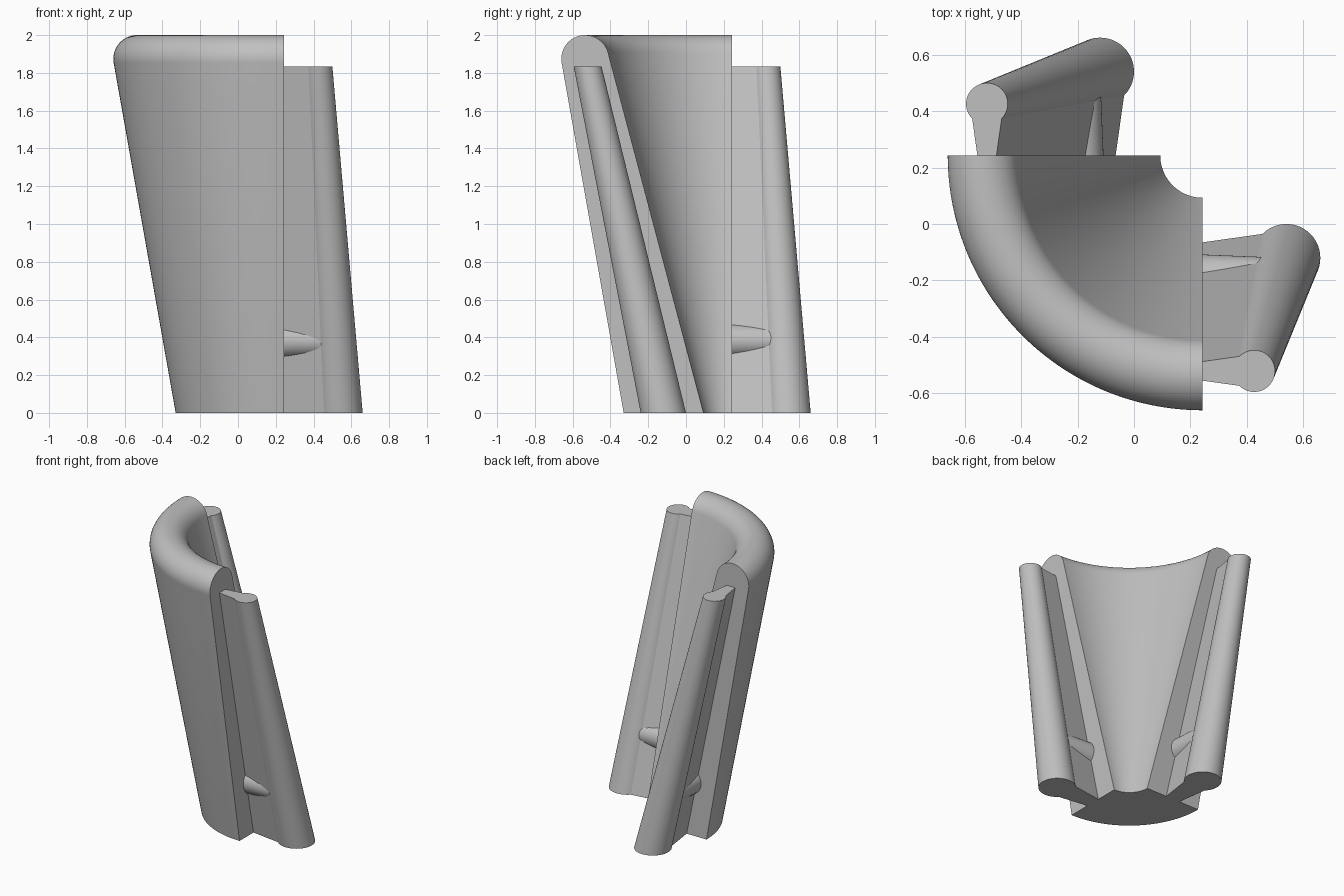
import bpy, bmesh
from math import sin, cos, pi, radians
from mathutils import Vector

cube = bpy.data.objects.get("Cube")
if cube:
    bpy.data.objects.remove(cube, do_unlink=True)

CUT = 0.243          # both cut planes and the axis of the pot
FIN_TOP = 1.835

grey = bpy.data.materials.new("plain_grey")
grey.use_nodes = True
colour = (0.53, 0.53, 0.53, 1)
grey.diffuse_color = colour
grey.node_tree.nodes["Principled BSDF"].inputs["Base Color"].default_value = colour


def loft(name, rings):
    """Skin equal-length rings of points and cap both ends."""
    bm = bmesh.new()
    rows = [[bm.verts.new(p) for p in ring] for ring in rings]
    n = len(rows[0])
    for a, b in zip(rows, rows[1:]):
        for i in range(n):
            j = (i + 1) % n
            bm.faces.new((a[i], a[j], b[j], b[i]))
    bm.faces.new(rows[0])
    bm.faces.new(rows[-1])
    bmesh.ops.recalc_face_normals(bm, faces=bm.faces)
    mesh = bpy.data.meshes.new(name)
    bm.to_mesh(mesh)
    bm.free()
    mesh.materials.append(grey)
    obj = bpy.data.objects.new(name, mesh)
    bpy.context.collection.objects.link(obj)
    bpy.ops.object.select_all(action='DESELECT')
    obj.select_set(True)
    bpy.context.view_layer.objects.active = obj
    bpy.ops.object.shade_smooth_by_angle(angle=radians(25))
    return obj


# Quarter of a tapered wall with a rounded rim, as (radius, height)
section = [(0.15, 0), (0.573, 0)]
for i in range(25):
    a = radians(-10 + 175 * i / 24)
    section.append((0.777 + 0.126 * cos(a), 1.874 + 0.126 * sin(a)))
wall = []
for k in range(65):
    t = pi + pi / 2 * k / 64
    wall.append([(CUT + r * cos(t), CUT + r * sin(t), z) for r, z in section])
loft("quarter_wall", wall)

# Keyhole profile of a joining fin: (distance from cut, sideways)
keyhole = [(0, -0.055)]
for i in range(41):
    a = radians(-135 + 270 * i / 40)
    keyhole.append((0.297 + 0.12 * cos(a), 0.12 * sin(a)))
keyhole.append((0, 0.055))

for side, swap in (("left", False), ("back", True)):
    def place(x, y, z):
        return Vector((y, x, z) if swap else (x, y, z))

    # Leaning, tapering fin with a round bead
    rings = []
    for scale, y, z in ((1, -0.12, 0), (0.615, -0.521, FIN_TOP)):
        rings.append([place(CUT + d * scale, y + s * scale, z) for d, s in keyhole])
    loft(side + "_fin", rings)

    # Tapered peg running through the fin neck into the bead
    peg = []
    for x, r in ((0.21, 0.091), (CUT, 0.09), (0.46, 0.081)):
        peg.append([place(x, -0.198 + r * cos(2 * pi * i / 48),
                          0.38 + r * sin(2 * pi * i / 48)) for i in range(48)])
    loft(side + "_peg", peg)
